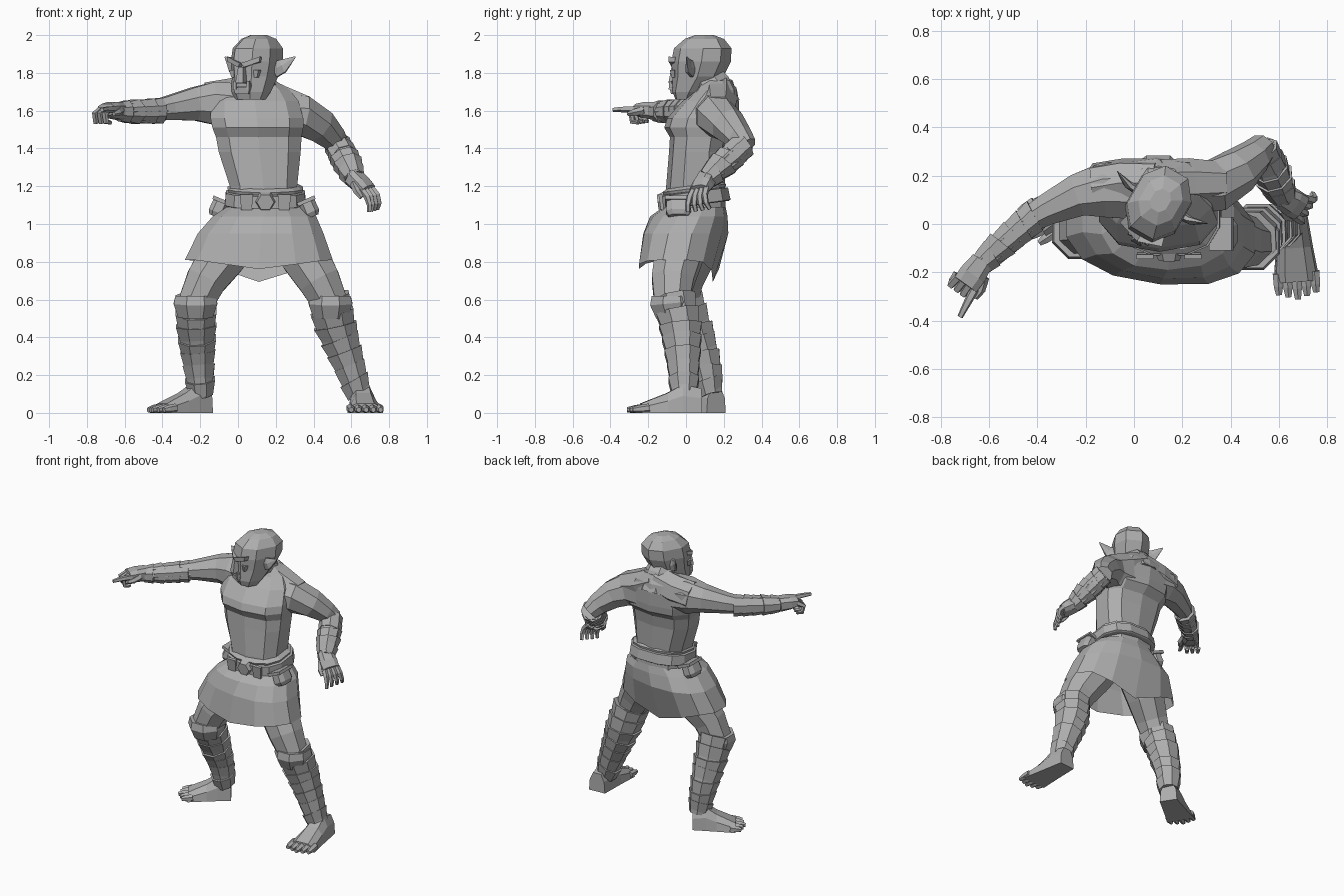
import bpy, bmesh, math, random
from mathutils import Vector, Matrix

random.seed(4)
cube = bpy.data.objects.get("Cube")
if cube:
    bpy.data.objects.remove(cube)

GREY = (0.42, 0.42, 0.42, 1)
mat = bpy.data.materials.new("plain grey")
mat.use_nodes = True
mat.diffuse_color = GREY
mat.node_tree.nodes["Principled BSDF"].inputs["Base Color"].default_value = GREY


def finish(name, bm):
    """Turn a bmesh into a flat shaded object."""
    bmesh.ops.recalc_face_normals(bm, faces=bm.faces)
    mesh = bpy.data.meshes.new(name)
    bm.to_mesh(mesh)
    bm.free()
    mesh.materials.append(mat)
    obj = bpy.data.objects.new(name, mesh)
    bpy.context.collection.objects.link(obj)
    return obj


def skin(name, rings, caps=True):
    """Join matching rings of points into a skin."""
    bm = bmesh.new()
    loops = [[bm.verts.new(p) for p in ring] for ring in rings]
    for low, high in zip(loops, loops[1:]):
        for i in range(len(low)):
            j = (i + 1) % len(low)
            bm.faces.new((low[i], low[j], high[j], high[i]))
    if caps:
        bm.faces.new(loops[0])
        bm.faces.new(loops[-1])
    return finish(name, bm)


def oval(centre, u, v, sides, power=1.0):
    """Ring of points; a power below one makes it boxier."""
    pts = []
    for i in range(sides):
        a = math.tau * (i + 0.5) / sides
        c, s = math.cos(a), math.sin(a)
        pts.append(Vector(centre) + u * math.copysign(abs(c) ** power, c)
                   + v * math.copysign(abs(s) ** power, s))
    return pts


def stack(name, rows, sides=10, power=0.8, caps=True, place=Matrix()):
    """Body from level ovals given as x, y, z, half width, half depth."""
    rings = [[place @ p for p in oval((x, y, z), Vector((rx, 0, 0)), Vector((0, ry, 0)), sides, power)]
             for x, y, z, rx, ry in rows]
    return skin(name, rings, caps)


def limb(name, path, sides=7, flat=1.0, ref=None, tilt=0.0):
    """Tube along points given as x, y, z, radius."""
    pts = [Vector(p[:3]) for p in path]
    span = pts[-1] - pts[0]
    if ref is None:
        k = min(range(3), key=lambda n: abs(span[n]))
        ref = Vector([float(n == k) for n in range(3)])
    rings = []
    for i, p in enumerate(pts):
        t = (pts[min(i + 1, len(pts) - 1)] - pts[max(i - 1, 0)]).normalized()
        u = t.cross(ref).normalized()
        v = u.cross(t)
        r = path[i][3]
        rings.append(oval(p, u * r + t * tilt, v * r * flat, sides))
    return skin(name, rings)


def wrap(name, path, bands, grow=1.1):
    """Overlapping bandage bands along a tapering path."""
    def at(t):
        t = min(max(t, 0), 1) * (len(path) - 1)
        k = min(int(t), len(path) - 2)
        return Vector(path[k]).lerp(Vector(path[k + 1]), t - k)
    for i in range(bands):
        a, b = at(i / bands), at((i + 1.2) / bands)
        a.w *= grow + random.uniform(0.0, 0.08)
        b.w *= grow - 0.08
        limb(f"{name}_{i + 1}", [a, b], 8, tilt=random.uniform(-0.02, 0.02))


def box(name, centre, size, place=Matrix(), taper=1.0):
    """Block whose lower end is scaled by the taper."""
    bm = bmesh.new()
    bmesh.ops.create_cube(bm, size=1)
    for v in bm.verts:
        if v.co.z < 0:
            v.co.x *= taper
            v.co.y *= taper
        v.co = place @ (Vector(centre) + v.co * Vector(size))
    return finish(name, bm)


def hand(name, wrist, fwd, back, side, curls):
    """Palm, four curling fingers from the index out, and a thumb."""
    w, f = Vector(wrist), Vector(fwd).normalized()
    s = f.cross(Vector(back)).normalized() * side
    u = s.cross(f) * side
    palm = [oval(w + f * d, s * r, u * h, 8, 0.7)
            for d, r, h in ((-0.02, .05, .05), (.05, .06, .045), (.1, .058, .032))]
    skin(name + "_palm", palm)
    for i, curl in enumerate(curls):
        p = w + f * 0.09 + s * (0.042 - i * 0.028)
        path, angle = [(*p, 0.019)], curl * 0.4
        for k in range(3):
            p = p + (f * math.cos(angle) - u * math.sin(angle)) * (0.05 - 0.006 * k) + s * (.006 - i * .004)
            angle += curl
            path.append((*p, 0.018 - 0.003 * k))
        limb(f"{name}_finger_{i + 1}", path, 5, ref=s)
    a = w + f * 0.03 + s * 0.045
    b = a + f * 0.05 + s * 0.02 - u * 0.015
    limb(name + "_thumb", [(*a, .022), (*b, .019), (*(b + f * .04 - u * .01), .012)], 5, ref=u)


def foot(name, heel, toe):
    """Wedge foot with five toes."""
    h, d = Vector(heel), Vector(toe) - Vector(heel)
    n, f = d.length, d.normalized()
    s = Vector((-f.y, f.x, 0))
    rings = []
    for t, w, top in ((0, .06, .13), (.25, .07, .15), (.45, .078, .105), (.8, .095, .05)):
        p = h + f * n * t
        rings.append([p + s * w, p + s * w * .9 + Vector((0, 0, top * .6)),
                      p + s * w * .5 + Vector((0, 0, top)), p - s * w * .5 + Vector((0, 0, top)),
                      p - s * w * .9 + Vector((0, 0, top * .6)), p - s * w])
    skin(name, rings)
    for i in range(5):
        off = s * (i - 2) * .038
        a = h + f * n * .7 + off + Vector((0, 0, .026))
        b = h + f * (n * .98 - abs(i - 2) * .012) + off * 1.02 + Vector((0, 0, .016))
        limb(f"{name}_toe_{i + 1}", [(*a, .024), (*a.lerp(b, .6), .022), (*b, .014)], 6, ref=Vector((0, 0, 1)))


# Torso with overhanging chest
stack("torso", [(.14, .05, 1.08, .19, .16), (.135, .05, 1.2, .185, .155), (.115, .06, 1.38, .225, .15),
                (.11, .07, 1.46, .235, .155), (.105, .08, 1.51, .25, .195), (.1, .09, 1.56, .255, .19),
                (.09, .13, 1.65, .24, .15), (.09, .16, 1.71, .19, .11), (.1, .16, 1.76, .1, .08)], 10, .75)
limb("right_shoulder_slope", [(.1, .17, 1.7, .1), (-.04, .17, 1.665, .105), (-.16, .15, 1.645, .105)], 7)
limb("left_shoulder_slope", [(.1, .17, 1.7, .1), (.22, .17, 1.64, .105), (.36, .17, 1.595, .09)], 7)
limb("neck", [(.1, .17, 1.62, .13), (.1, .13, 1.74, .11), (.1, .09, 1.8, .09)], 8)

# Head, turned towards the pointing arm
turn = Matrix.Translation((.1, .08, 0)) @ Matrix.Rotation(math.radians(-30), 4, "Z")
stack("head", [(0, -.075, 1.66, .085, .065), (0, -.06, 1.7, .102, .095), (0, -.02, 1.78, .115, .135),
               (0, 0, 1.86, .127, .16), (0, .01, 1.93, .122, .155), (0, .02, 1.98, .085, .105),
               (0, .02, 2.0, .04, .05)], 8, .85, place=turn)
box("nose", (0, -.15, 1.79), (.03, .045, .085), turn, 1.6)
box("upper_lip", (0, -.14, 1.735), (.1, .04, .02), turn)
box("lower_lip", (0, -.145, 1.705), (.1, .04, .035), turn, .8)
for side, m in (("right", -1), ("left", 1)):
    box(side + "_tusk", (m * .04, -.16, 1.735), (.014, .014, .045), turn, 1.4)
    box(side + "_cheek", (m * .06, -.125, 1.795), (.06, .03, .04), turn, .6)
    # Slanted brow
    slant = turn @ Matrix.Translation((m * .05, -.14, 1.855)) @ Matrix.Rotation(m * -.35, 4, "Y")
    box(side + "_brow", (0, 0, 0), (.11, .04, .025), slant @ Matrix.Rotation(m * .3, 4, "Z"), .8)
    # Pointed ear as a flattened cone
    root, mid, tip = (turn @ Vector(p) for p in
                      ((m * .105, .01, 1.82), (m * .15, .01, 1.835), (m * .215, .035, 1.885)))
    limb(side + "_ear", [(*root, .05), (*mid, .042), (*tip, .004)], 6, .4, turn.to_3x3() @ Vector((0, 1, 0)))

# Pointing right arm
limb("right_upper_arm", [(0, .14, 1.625, .13), (-.13, .14, 1.64, .122), (-.23, .12, 1.635, .095),
                         (-.36, .06, 1.615, .07), (-.43, .02, 1.605, .058)], 8)
forearm = [(-.41, .035, 1.6, .066), (-.52, -.06, 1.595, .062), (-.63, -.16, 1.595, .052)]
limb("right_forearm", forearm)
wrap("right_arm_wrap", forearm, 5)
hand("right_hand", (-.64, -.17, 1.6), (-.58, -.81, .06), (0, 0, 1), -1, (.05, 1.3, 1.4, 1.4))

# Left arm, bent and lowered
limb("left_upper_arm", [(.2, .15, 1.58, .12), (.34, .16, 1.575, .115), (.43, .22, 1.525, .098),
                        (.5, .28, 1.46, .075), (.535, .32, 1.41, .06)], 8)
forearm = [(.525, .31, 1.42, .066), (.57, .22, 1.34, .075), (.618, .11, 1.24, .056)]
limb("left_forearm", forearm)
wrap("left_arm_wrap", forearm, 5)
hand("left_hand", (.618, .11, 1.24), (.56, -.32, -.48), (.55, -.5, .6), 1, (.4, .5, .55, .6))

# Belt, buckle and pouches
tilt = Matrix.Translation((.145, .05, 1.14)) @ Matrix.Rotation(.13, 4, "X")
stack("belt", [(0, 0, z, .21 + r, .178 + r) for z, r in ((-.04, 0), (-.035, .01), (.03, .005), (.035, -.02))],
      12, place=tilt)
stack("belt_cord", [(0, 0, z, r, r - .03) for z, r in ((.035, .2), (.05, .205), (.065, .18))], 12, place=tilt)
for x in (-.1, .1):
    box("belt_plate", (x, -.182, 0), (.07, .02, .085), tilt, .8)
limb("buckle", [(.145, -.11, 1.12, .06), (.145, -.15, 1.115, .045)], 6)
for name, x, y, lean in (("left_pouch", .375, -.04, -.4), ("right_pouch", -.1, .08, .4)):
    place = Matrix.Translation((x, y, 1.09)) @ Matrix.Rotation(lean, 4, "Y")
    stack(name, [(0, 0, -.055, .035, .055), (0, 0, -.03, .048, .07), (0, 0, .03, .045, .065)], 8, .7, place=place)
    box(name + "_flap", (0, 0, .035), (.1, .14, .02), place)

# Skirt, twisted a little and with a longer middle at the back
skirt = stack("skirt", [(.15, .045, 1.09, .215, .165), (.14, .015, 1.04, .28, .205), (.12, 0, .95, .34, .225),
                        (.11, -.025, .81, .4, .225)], 14, .85, caps=False)
for v in skirt.data.vertices:
    if v.co.z < 1.0:
        v.co.y -= (v.co.x - .11) * .09
    if v.co.z < .85:
        middle = max(0, 1 - abs(v.co.x - .12) / .35)
        v.co.z -= middle * (.12 if v.co.y > 0 else .05)
        v.co.y -= middle * (.06 if v.co.y > 0 else 0)

# Legs: thigh, wrapped shin, knee cuff and foot
legs = {
    "right": ([(.04, .04, .98, .13), (-.08, .02, .83, .135), (-.17, -.02, .7, .115), (-.225, -.03, .58, .1)],
              [(-.225, -.015, .61, .105), (-.22, .04, .44, .102), (-.21, .1, .28, .086), (-.195, .13, .1, .068)],
              (-.165, .16, 0), (-.46, -.03, 0)),
    "left": ([(.25, .02, .98, .13), (.35, -.04, .83, .135), (.43, -.07, .7, .12), (.49, -.075, .58, .1)],
             [(.48, -.06, .61, .108), (.52, -.025, .44, .108), (.58, -.015, .28, .088), (.64, -.01, .1, .07)],
             (.65, .08, 0), (.68, -.32, 0))}
for side, (thigh, shin, heel, toe) in legs.items():
    limb(side + "_thigh", thigh, 8)
    limb(side + "_shin", shin, 8)
    wrap(side + "_shin_wrap", shin, 7, 1.07)
    x, y, z, r = thigh[-1]
    limb(side + "_knee_cuff", [(x, y, z + .04, r * 1.15), (x, y, z, r * 1.25), (x, y + .01, z - .07, r)], 8)
    foot(side + "_foot", heel, toe)
